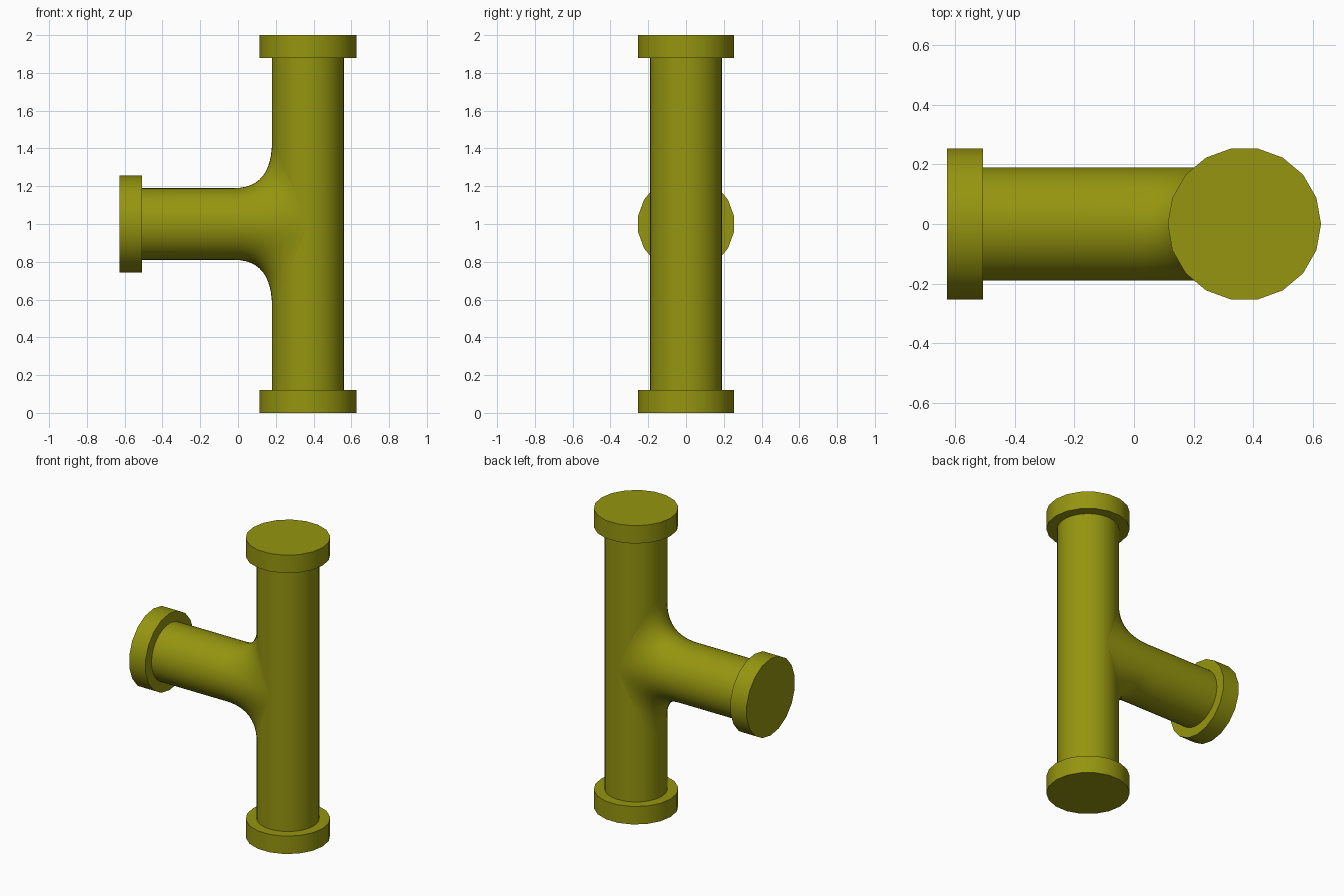
import bpy
import bmesh
from math import sin, cos, pi, sqrt, radians
from mathutils import Vector

cube = bpy.data.objects.get("Cube")
if cube:
    bpy.data.objects.remove(cube)

AXIS_X, MID_Z = 0.37, 1.0       # centre line of the upright and height of the branch
PIPE_R, FLANGE_R, FLANGE_H = 0.19, 0.257, 0.12
LEFT_END = -0.627
FILLET_X, FILLET_Z = -0.02, 0.25  # fillet start on the branch, reach up the upright

olive = bpy.data.materials.new("olive")
olive.use_nodes = True
olive.diffuse_color = (0.3, 0.3, 0.005, 1)
olive.node_tree.nodes["Principled BSDF"].inputs["Base Color"].default_value = olive.diffuse_color


def loft(name, rings):
    """Skin a list of closed rings and cap both ends."""
    bm = bmesh.new()
    loops = [[bm.verts.new(p) for p in ring] for ring in rings]
    n = len(loops[0])
    for a, b in zip(loops, loops[1:]):
        for i in range(n):
            j = (i + 1) % n
            bm.faces.new((a[i], a[j], b[j], b[i]))
    bm.faces.new(loops[0][::-1])
    bm.faces.new(loops[-1])
    bmesh.ops.recalc_face_normals(bm, faces=bm.faces)
    mesh = bpy.data.meshes.new(name)
    bm.to_mesh(mesh)
    bm.free()
    obj = bpy.data.objects.new(name, mesh)
    bpy.context.collection.objects.link(obj)
    mesh.materials.append(olive)
    bpy.ops.object.select_all(action="DESELECT")
    obj.select_set(True)
    bpy.context.view_layer.objects.active = obj
    bpy.ops.object.shade_smooth_by_angle(angle=radians(35))
    return obj


def angles(sides):
    return [2 * pi * i / sides for i in range(sides)]


def upright_ring(z, r, sides):
    return [Vector((AXIS_X + r * cos(t), r * sin(t), z)) for t in angles(sides)]


def branch_ring(x, r, sides):
    return [Vector((x, r * sin(t), MID_Z + r * cos(t))) for t in angles(sides)]


def fillet_ring(s, sides):
    """Ring bent from the branch onto the wall of the upright, s from 0 to 1."""
    ring = []
    for start in branch_ring(FILLET_X, PIPE_R, sides):
        wall_x = AXIS_X - sqrt(max(PIPE_R ** 2 - start.y ** 2, 0))
        corner = Vector((wall_x, start.y, start.z))
        rise = (start.z - MID_Z) / PIPE_R * FILLET_Z
        end = corner + Vector((0, 0, rise))
        ring.append(start * (1 - s) ** 2 + corner * 2 * s * (1 - s) + end * s ** 2)
    return ring


# Upright pipe and its end flanges
loft("upright_pipe", [upright_ring(z, PIPE_R, 48) for z in (0.05, 1.95)])
for name, z in (("bottom_flange", 0), ("top_flange", 2 - FLANGE_H)):
    loft(name, [upright_ring(z + h, FLANGE_R, 18) for h in (0, FLANGE_H)])

# Side branch flowing into the upright through a fillet
steps = 12
rings = [branch_ring(LEFT_END + 0.05, PIPE_R, 48)]
rings += [fillet_ring(i / steps, 48) for i in range(steps + 1)]
rings.append([Vector((AXIS_X, p.y * 0.9, p.z)) for p in rings[-1]])
loft("branch_pipe", rings)
loft("branch_flange", [branch_ring(LEFT_END + h, FLANGE_R, 18) for h in (0, FLANGE_H)])
